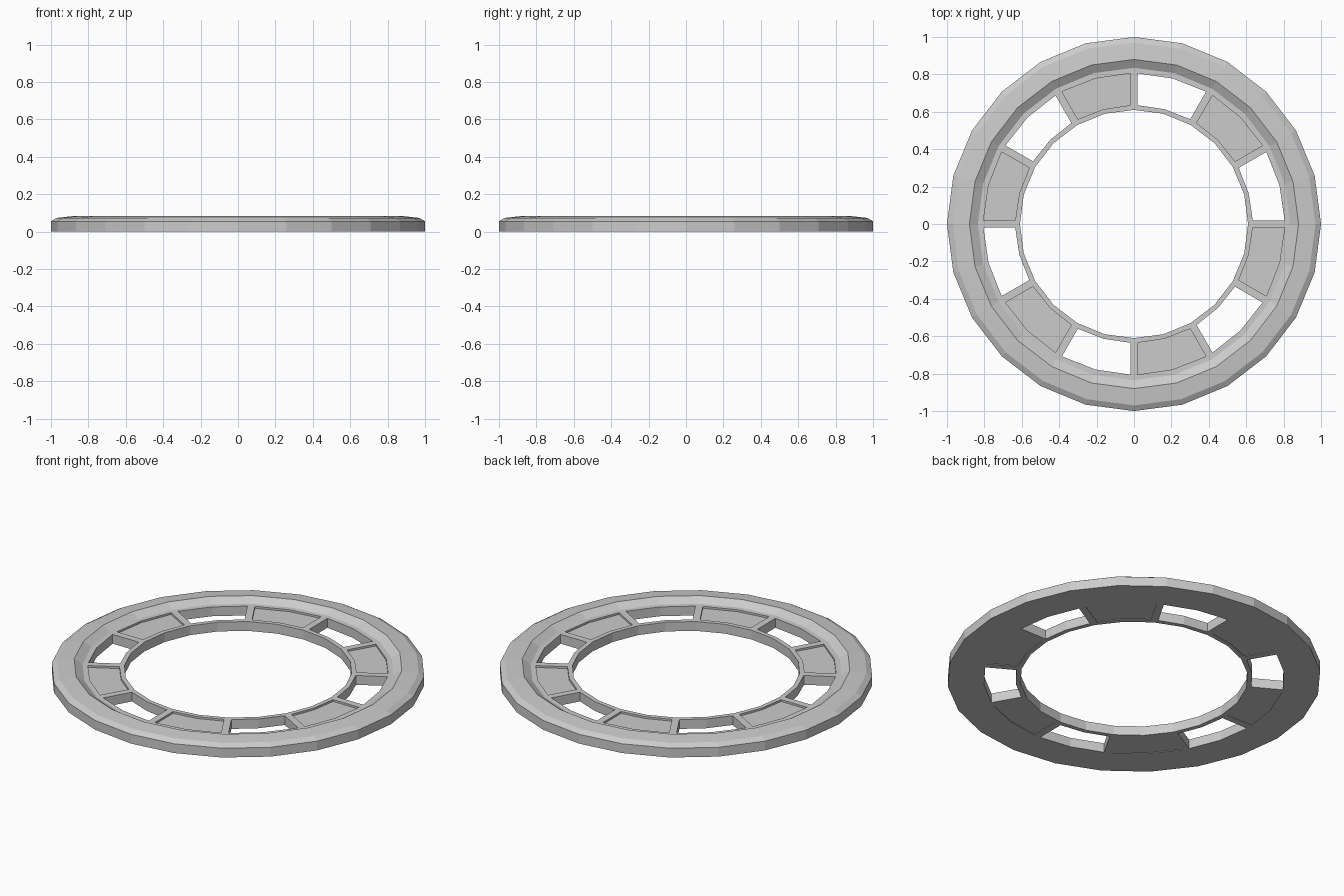
import bpy, bmesh
from math import sin, cos, radians

if "Cube" in bpy.data.objects:
    bpy.data.objects.remove(bpy.data.objects["Cube"])

STEP = 15            # 24-sided ring
DECK_Z = 0.055
R_IN, R_OUT = 0.61, 0.835
HOLE_IN, HOLE_OUT, GAP = 0.635, 0.805, 0.02


def polar(r, deg, shift=0.0):
    """Point at a radius and angle, shifted sideways along the tangent."""
    a = radians(deg)
    return (r * cos(a) - shift * sin(a), r * sin(a) + shift * cos(a))


def hole_loop(start):
    """Six-point outline of one window: outer arc, then inner arc back."""
    out = [polar(HOLE_OUT, start + STEP * i, GAP * (1 - i)) for i in range(3)]
    inn = [polar(HOLE_IN, start + STEP * i, GAP * (1 - i)) for i in (2, 1, 0)]
    return out + inn


def make_object(name, bm):
    bmesh.ops.remove_doubles(bm, verts=bm.verts, dist=1e-5)
    bmesh.ops.recalc_face_normals(bm, faces=bm.faces)
    me = bpy.data.meshes.new(name)
    bm.to_mesh(me)
    bm.free()
    ob = bpy.data.objects.new(name, me)
    bpy.context.collection.objects.link(ob)
    return ob


def add_face(bm, pts):
    bm.faces.new([bm.verts.new(p) for p in pts])


def add_walls(bm, loop, z0, z1):
    for p, q in zip(loop, loop[1:] + loop[:1]):
        add_face(bm, [(*p, z0), (*q, z0), (*q, z1), (*p, z1)])


# Ring body: raised outer rim plus a flat deck pierced by twelve windows
ring = bmesh.new()
rim = [(R_OUT, DECK_Z), (0.88, 0.083), (0.97, 0.073), (1.0, 0.055), (1.0, 0), (R_OUT, 0)]
for k in range(24):
    a, b = k * STEP, (k + 1) * STEP
    for (r0, z0), (r1, z1) in zip(rim, rim[1:]):
        add_face(ring, [(*polar(r0, a), z0), (*polar(r0, b), z0),
                        (*polar(r1, b), z1), (*polar(r1, a), z1)])
    add_face(ring, [(*polar(R_IN, a), 0), (*polar(R_IN, b), 0),
                    (*polar(R_IN, b), DECK_Z), (*polar(R_IN, a), DECK_Z)])
for start in range(0, 360, 30):
    hole = hole_loop(start)
    edge = [polar(R_OUT, start + STEP * i) for i in range(3)]
    edge += [polar(R_IN, start + STEP * i) for i in (2, 1, 0)]
    for z in (0, DECK_Z):
        for i in range(6):
            j = (i + 1) % 6
            add_face(ring, [(*p, z) for p in (edge[i], edge[j], hole[j], hole[i])])
    add_walls(ring, hole, 0, DECK_Z)
make_object("ring_body", ring)

# Recessed panels filling every other window
for n, start in enumerate(range(30, 360, 60)):
    bm = bmesh.new()
    loop = hole_loop(start)
    z0, z1 = 0.003, 0.044
    for z in (z0, z1):
        for i in (0, 1):
            add_face(bm, [(*loop[m], z) for m in (i, i + 1, 4 - i, 5 - i)])
    add_walls(bm, loop, z0, z1)
    make_object(f"window_panel_{n + 1}", bm)
